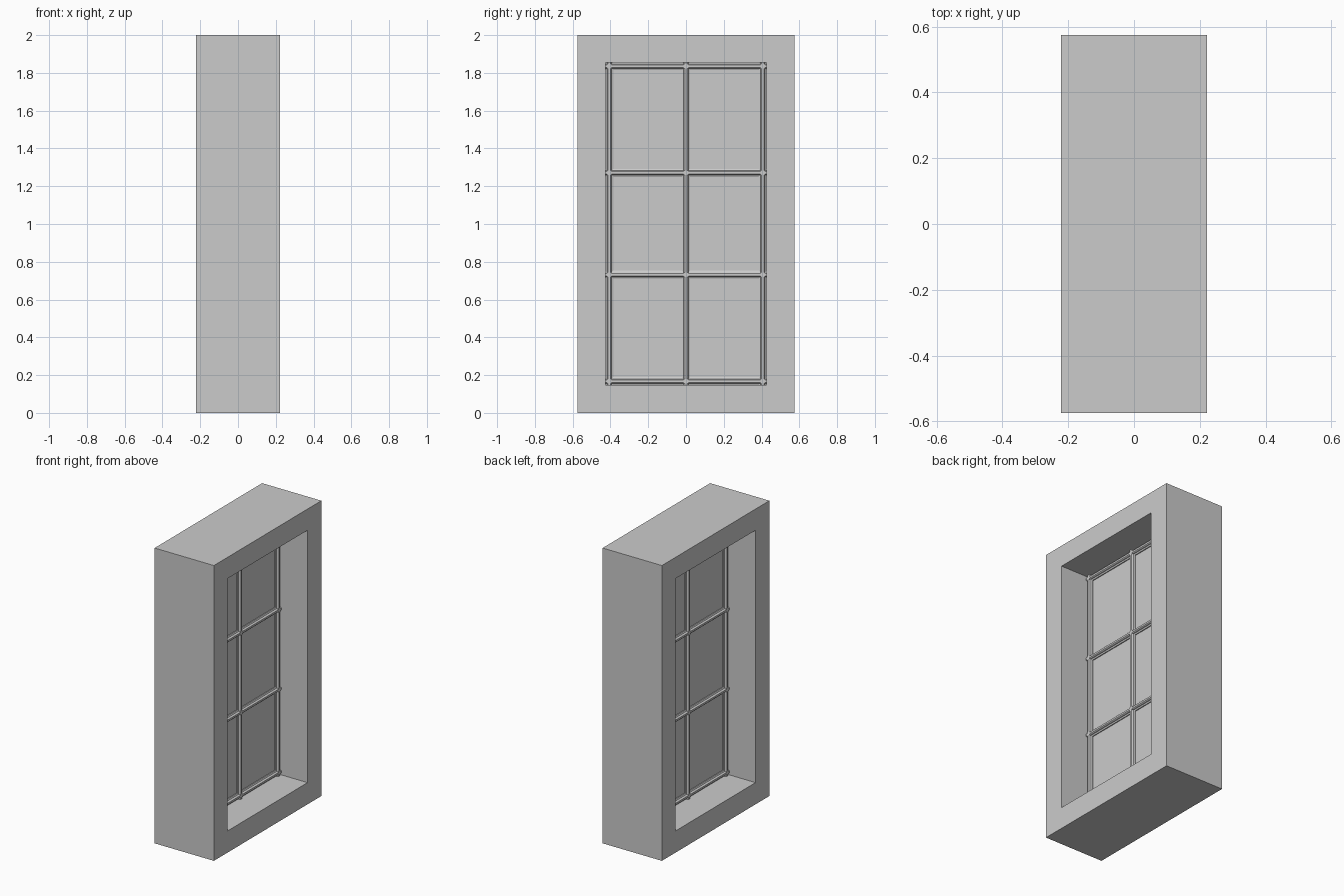
import bpy, bmesh

if "Cube" in bpy.data.objects:
    bpy.data.objects.remove(bpy.data.objects["Cube"])

W, H, D = 0.575, 2.0, 0.222      # half width, height, half depth of the surround
OW, Z0, Z1 = 0.427, 0.147, 1.856  # opening


def make_object(name, bm):
    bmesh.ops.recalc_face_normals(bm, faces=bm.faces)
    me = bpy.data.meshes.new(name)
    bm.to_mesh(me)
    bm.free()
    ob = bpy.data.objects.new(name, me)
    bpy.context.collection.objects.link(ob)
    return ob


def rect_ring(bm, x, hw, z0, z1):
    return [bm.verts.new((x, y, z)) for y, z in
            ((-hw, z0), (hw, z0), (hw, z1), (-hw, z1))]


def bridge(bm, a, b):
    for i in range(len(a)):
        j = (i + 1) % len(a)
        bm.faces.new((a[i], a[j], b[j], b[i]))


# thick surround with a rectangular opening
bm = bmesh.new()
loops = [rect_ring(bm, D, W, 0, H), rect_ring(bm, D, OW, Z0, Z1),
         rect_ring(bm, -D, OW, Z0, Z1), rect_ring(bm, -D, W, 0, H)]
for i in range(4):
    bridge(bm, loops[i], loops[(i + 1) % 4])
make_object("window_surround", bm)

# glazing bar section (across, depth): moulded strip with a raised flat ridge
half = [(0.021, 0.010), (0.012, 0.014), (0.010, 0.022), (0.006, 0.026)]
section = half + [(-a, d) for a, d in reversed(half)]
section += [(-a, -d) for a, d in half] + [(a, -d) for a, d in reversed(half)]


def bar(name, vertical, pos, lo, hi):
    bm = bmesh.new()
    ends = []
    for t in (lo, hi):
        ends.append([bm.verts.new((d, pos + a, t) if vertical else (d, t, pos + a))
                     for a, d in section])
    bridge(bm, *ends)
    for e in ends:
        bm.faces.new(e)
    return make_object(name, bm)


R = 0.021
columns = (-OW + R, 0, OW - R)
rows = (Z0 + R, 0.732, 1.271, Z1 - R)
for y in columns:
    bar("upright_bar", True, y, Z0, Z1)
for z in rows:
    bar("cross_bar", False, z, -OW, OW)

# small bosses where the bars cross
for y in columns:
    for z in rows:
        bm = bmesh.new()
        bmesh.ops.create_cube(bm, size=1)
        bmesh.ops.scale(bm, vec=(0.052, 0.024, 0.024), verts=bm.verts)
        bmesh.ops.translate(bm, vec=(0, y, z), verts=bm.verts)
        make_object("crossing_boss", bm)

# glass pane
bm = bmesh.new()
bmesh.ops.create_cube(bm, size=1)
bmesh.ops.scale(bm, vec=(0.008, 2 * OW, Z1 - Z0), verts=bm.verts)
bmesh.ops.translate(bm, vec=(0, 0, (Z0 + Z1) / 2), verts=bm.verts)
make_object("glass_pane", bm)
